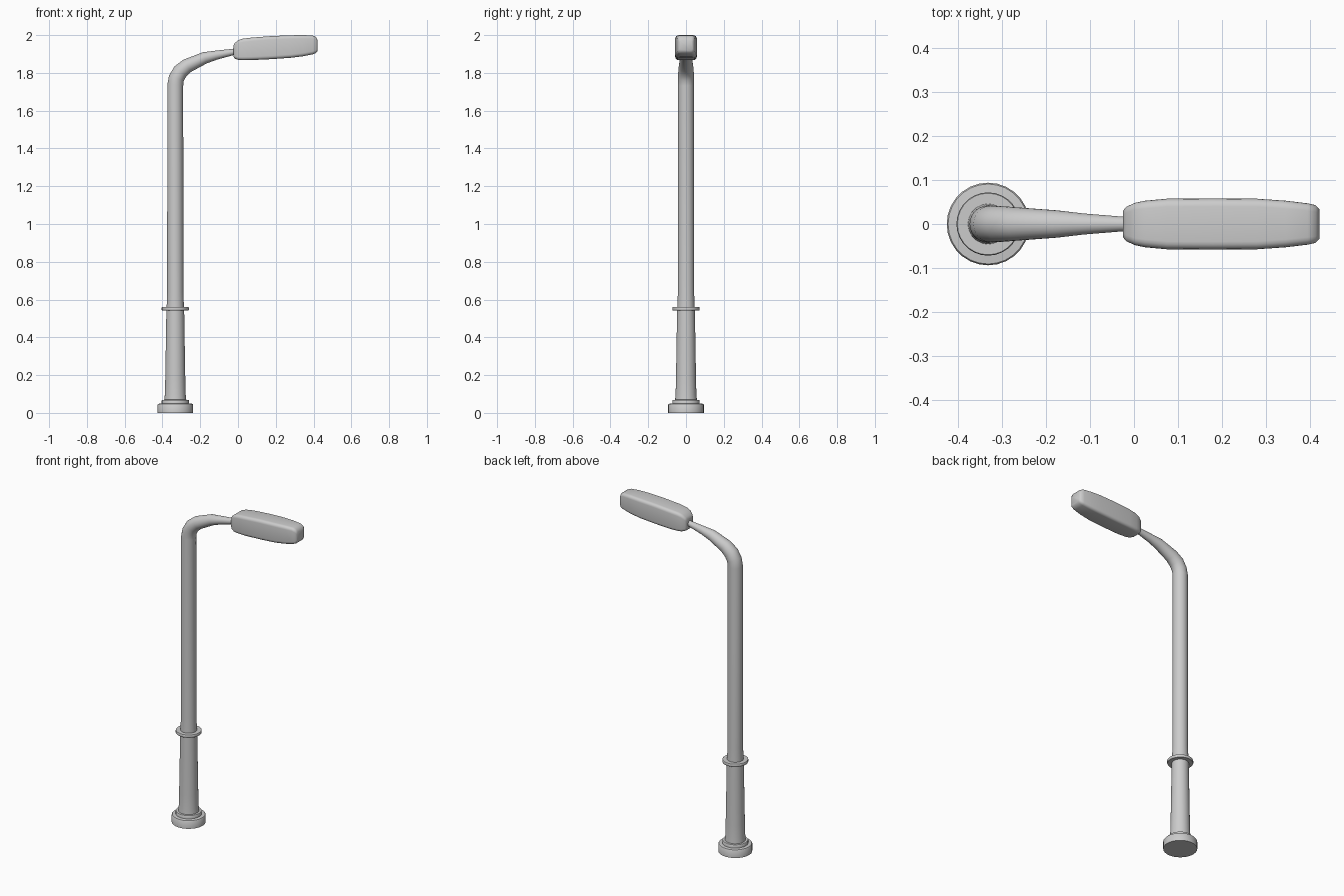
import bpy, bmesh
from math import sin, cos, pi, radians
from mathutils import Vector

if "Cube" in bpy.data.objects:
    bpy.data.objects.remove(bpy.data.objects["Cube"])

POLE_X = -0.332
SIDES = 28


def loft(name, rings, angle=40):
    """Skin a list of equal-length closed rings and cap both ends."""
    bm = bmesh.new()
    rows = [[bm.verts.new(p) for p in ring] for ring in rings]
    n = len(rows[0])
    for a, b in zip(rows, rows[1:]):
        for i in range(n):
            j = (i + 1) % n
            bm.faces.new((a[i], a[j], b[j], b[i]))
    bm.faces.new(rows[0][::-1])
    bm.faces.new(rows[-1])
    bmesh.ops.recalc_face_normals(bm, faces=bm.faces)
    mesh = bpy.data.meshes.new(name)
    bm.to_mesh(mesh)
    bm.free()
    obj = bpy.data.objects.new(name, mesh)
    bpy.context.collection.objects.link(obj)
    bpy.ops.object.select_all(action='DESELECT')
    obj.select_set(True)
    bpy.context.view_layer.objects.active = obj
    bpy.ops.object.shade_smooth_by_angle(angle=radians(angle))
    return obj


def tube(name, path):
    """Round tube through (x, z, radius) points in the XZ plane."""
    rings = []
    for i, (x, z, r) in enumerate(path):
        a, b = path[max(i - 1, 0)], path[min(i + 1, len(path) - 1)]
        before = Vector((x - a[0], z - a[1]))
        after = Vector((b[0] - x, b[1] - z))
        t = sum((v.normalized() for v in (before, after) if v.length), Vector((0, 0))).normalized()
        side = Vector((t.y, 0, -t.x))
        rings.append([Vector((x, 0, z)) + side * r * cos(k) + Vector((0, r * sin(k), 0))
                      for k in (2 * pi * s / SIDES for s in range(SIDES))])
    return loft(name, rings)


def turned(name, profile):
    """Turned part around the pole axis from (radius, z) points."""
    return loft(name, [[(POLE_X + r * cos(k), r * sin(k), z)
                        for k in (2 * pi * s / SIDES for s in range(SIDES))]
                       for r, z in profile])


def rounded_section(x, half_w, z0, z1, rad):
    """Rounded rectangle in the YZ plane."""
    zc, hh = (z0 + z1) / 2, (z1 - z0) / 2
    ring = []
    for q, (sy, sz) in enumerate(((1, 1), (-1, 1), (-1, -1), (1, -1))):
        for s in range(5):
            k = pi / 2 * (q + s / 4)
            ring.append((x, sy * (half_w - rad) + rad * cos(k),
                         zc + sz * (hh - rad) + rad * sin(k)))
    return ring


# Stepped foot
turned("base", [(0.094, 0), (0.094, 0.044), (0.091, 0.048), (0.072, 0.05),
                (0.072, 0.066), (0.07, 0.069), (0.05, 0.07)])

# Thicker lower sleeve of the pole
turned("lower_pole", [(0.058, 0.066), (0.055, 0.10), (0.053, 0.18),
                      (0.050, 0.36), (0.047, 0.55)])

# Ring around the pole
turned("collar", [(0.045, 0.543), (0.070, 0.543), (0.072, 0.546),
                  (0.072, 0.557), (0.070, 0.560), (0.045, 0.560)])

# Upper pole and bent, tapering arm in one tube
tube("pole_and_arm", [(POLE_X, 0.55, 0.046), (POLE_X, 0.64, 0.043), (POLE_X, 1.735, 0.042),
                      (-0.326, 1.772, 0.0415), (-0.305, 1.808, 0.041), (-0.268, 1.838, 0.038),
                      (-0.175, 1.880, 0.031), (-0.115, 1.894, 0.024),
                      (-0.03, 1.910, 0.017), (-0.005, 1.914, 0.017)])

# Tilted lamp head: x, half width, bottom z, top z, corner radius
loft("lamp_head", [rounded_section(*s) for s in (
    (-0.025, 0.030, 1.888, 1.944, 0.012),
    (-0.018, 0.039, 1.876, 1.957, 0.014),
    (0.002, 0.048, 1.869, 1.973, 0.016),
    (0.025, 0.053, 1.867, 1.981, 0.018),
    (0.075, 0.0575, 1.868, 1.987, 0.018),
    (0.180, 0.058, 1.873, 1.995, 0.018),
    (0.280, 0.0575, 1.880, 1.999, 0.018),
    (0.345, 0.053, 1.888, 2.000, 0.018),
    (0.395, 0.047, 1.898, 1.998, 0.017),
    (0.413, 0.043, 1.905, 1.990, 0.015),
    (0.422, 0.034, 1.918, 1.972, 0.012))], angle=50)
